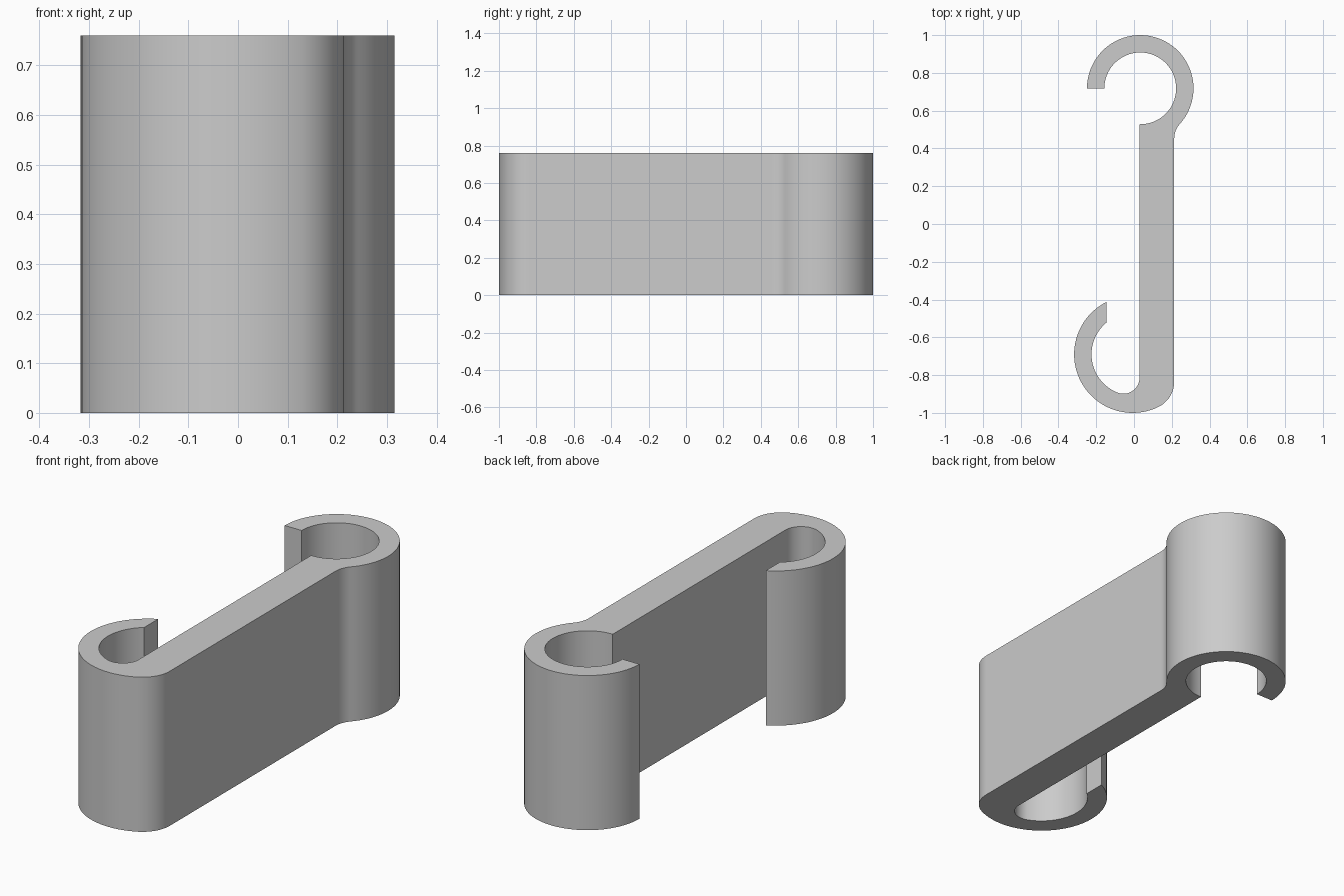
import bpy
import bmesh
from math import sin, cos, pi, sqrt, atan2, radians
from mathutils import Vector

cube = bpy.data.objects.get("Cube")
if cube:
    bpy.data.objects.remove(cube)

HEIGHT = 0.76
BAR_LEFT, BAR_RIGHT = 0.029, 0.213      # shank side planes
BACK = Vector((0.033, 0.718))           # centre of the back hook
BACK_OUT, BACK_IN = 0.282, 0.19
FRONT = Vector((-0.007, -0.69))         # centre of the front hook
FRONT_OUT, FRONT_IN = 0.31, 0.218
TIP_X = -0.145                          # vertical cut of the front hook tip


def arc(centre, radius, start, end):
    """Points along an arc, about one every four degrees."""
    n = max(4, round(abs(end - start) / radians(4)))
    return [centre + radius * Vector((cos(a), sin(a)))
            for a in (start + (end - start) * i / n for i in range(n + 1))]


def angle(a, b):
    d = b - a
    return atan2(d.y, d.x)


def fillet_centre(centre, x, dist):
    """Centre of a fillet at the given x, below the hook centre."""
    return Vector((x, centre.y - sqrt(dist ** 2 - (x - centre.x) ** 2)))


# Fillets that blend the shank into the hooks
neck_r, heel_r, inner_r = 0.115, 0.15, 0.085
neck = fillet_centre(BACK, BAR_RIGHT + neck_r, BACK_OUT + neck_r)
heel = fillet_centre(FRONT, BAR_RIGHT - heel_r, FRONT_OUT - heel_r)
inner = fillet_centre(FRONT, BAR_LEFT - inner_r, FRONT_IN - inner_r)


def tip_angle(radius):
    dx = TIP_X - FRONT.x
    return atan2(sqrt(radius ** 2 - dx ** 2), dx)


# Outline, following the outside of the back hook, the shank and the front hook
outline = arc(BACK, BACK_OUT, pi, angle(BACK, neck))
outline += arc(neck, neck_r, angle(neck, BACK) , pi)[1:]
outline += arc(heel, heel_r, 0, angle(FRONT, heel))
outline += arc(FRONT, FRONT_OUT, angle(FRONT, heel), tip_angle(FRONT_OUT) - 2 * pi)[1:]
# Return along the inside of the front hook, the shank and the back hook
outline += arc(FRONT, FRONT_IN, tip_angle(FRONT_IN), angle(FRONT, inner) + 2 * pi)
outline += arc(inner, inner_r, angle(FRONT, inner), 0)[1:]
corner = atan2(-sqrt(BACK_IN ** 2 - (BAR_LEFT - BACK.x) ** 2), BAR_LEFT - BACK.x)
if corner < -pi / 2:
    corner = -pi / 2 - (-pi / 2 - corner)
outline += arc(BACK, BACK_IN, corner, pi)

# Extrude the outline to full height
bm = bmesh.new()
face = bm.faces.new([bm.verts.new((p.x, p.y, 0)) for p in outline])
result = bmesh.ops.extrude_face_region(bm, geom=[face], use_keep_orig=True)
top = [v for v in result["geom"] if isinstance(v, bmesh.types.BMVert)]
bmesh.ops.translate(bm, verts=top, vec=(0, 0, HEIGHT))
bmesh.ops.recalc_face_normals(bm, faces=bm.faces)
mesh = bpy.data.meshes.new("double_hook")
bm.to_mesh(mesh)
bm.free()

hook = bpy.data.objects.new("double_hook", mesh)
bpy.context.collection.objects.link(hook)

# Plain grey material
grey = bpy.data.materials.new("plain_grey")
grey.use_nodes = True
colour = (0.6, 0.6, 0.6, 1)
grey.diffuse_color = colour
grey.node_tree.nodes["Principled BSDF"].inputs["Base Color"].default_value = colour
mesh.materials.append(grey)

# Smooth curved walls, sharp rims and tips
bpy.ops.object.select_all(action="DESELECT")
hook.select_set(True)
bpy.context.view_layer.objects.active = hook
bpy.ops.object.shade_smooth_by_angle(angle=radians(30))
